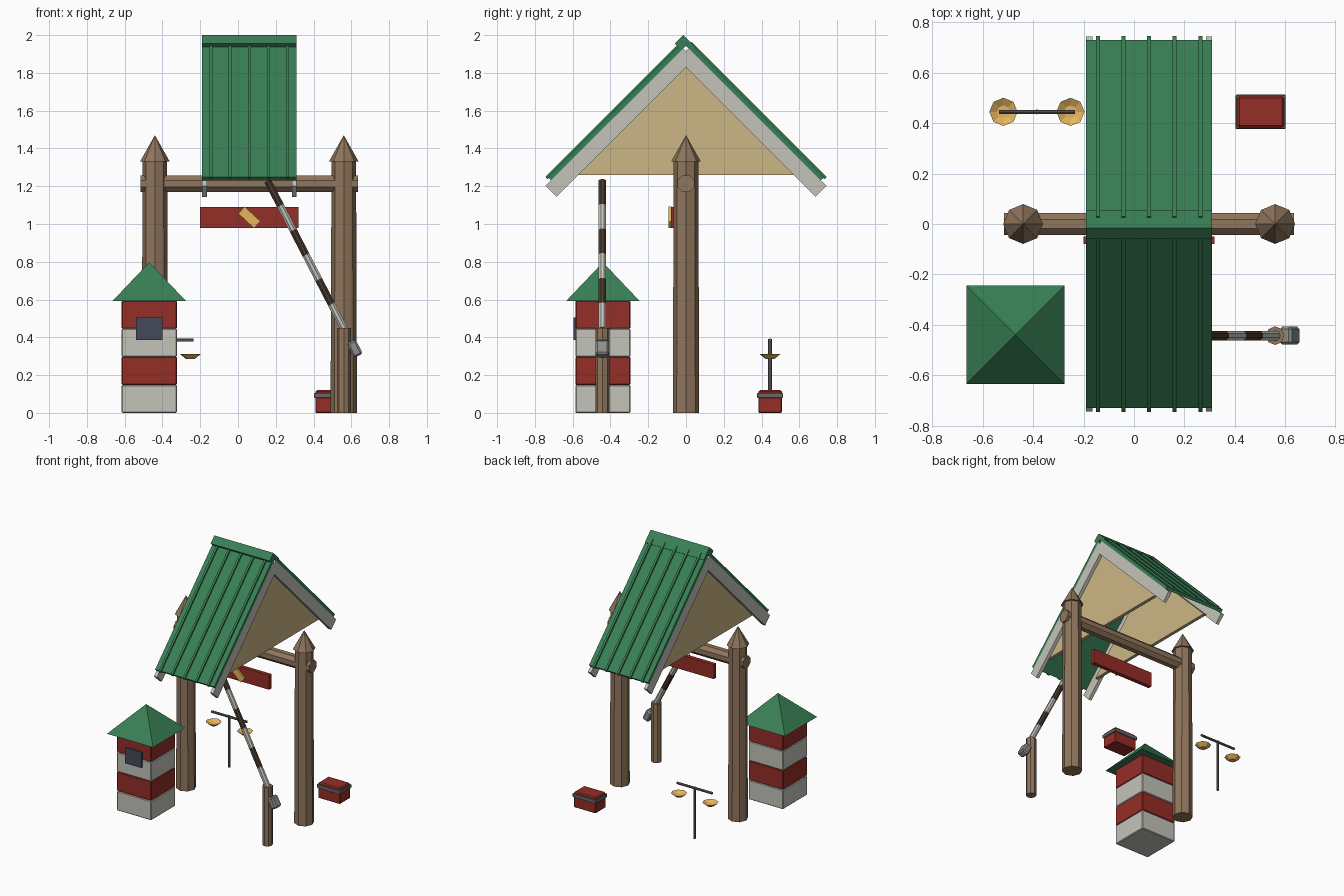
import bpy, bmesh
from math import radians, pi
from mathutils import Vector, Matrix

if "Cube" in bpy.data.objects:
    bpy.data.objects.remove(bpy.data.objects["Cube"])


def mat(name, rgb):
    m = bpy.data.materials.new(name)
    m.diffuse_color = (*rgb, 1)
    m.use_nodes = True
    m.node_tree.nodes["Principled BSDF"].inputs["Base Color"].default_value = m.diffuse_color
    return m


WOOD = mat("wood", (.28, .18, .107))
DARK = mat("dark_wood", (.07, .042, .026))
GREEN = mat("roof_green", (.04, .21, .09))
RED = mat("red_paint", (.30, .026, .02))
WHITE = mat("white_paint", (.55, .55, .50))
TAN = mat("tan_board", (.60, .47, .235))
GOLD = mat("gold", (.79, .46, .11))
METAL = mat("metal", (.14, .14, .15))
STEEL = mat("steel", (.27, .27, .27))
GLASS = mat("window_dark", (.06, .065, .10))


def finish(name, bm, m):
    bmesh.ops.recalc_face_normals(bm, faces=bm.faces)
    me = bpy.data.meshes.new(name)
    bm.to_mesh(me)
    bm.free()
    ob = bpy.data.objects.new(name, me)
    me.materials.append(m)
    bpy.context.collection.objects.link(ob)
    return ob


def box(name, lo, hi, m, bevel=0, rot_y=0):
    lo, hi = Vector(lo), Vector(hi)
    bm = bmesh.new()
    bmesh.ops.create_cube(bm, size=1)
    bmesh.ops.scale(bm, vec=hi - lo, verts=bm.verts)
    if bevel:
        bmesh.ops.bevel(bm, geom=bm.edges[:], offset=bevel, segments=1, affect='EDGES')
    bmesh.ops.rotate(bm, matrix=Matrix.Rotation(rot_y, 3, 'Y'), verts=bm.verts)
    bmesh.ops.translate(bm, vec=(lo + hi) / 2, verts=bm.verts)
    return finish(name, bm, m)


def rod(name, a, b, r1, r2, m, sides=8, turn=0):
    a, b = Vector(a), Vector(b)
    d = b - a
    bm = bmesh.new()
    bmesh.ops.create_cone(bm, cap_ends=True, segments=sides, radius1=r1, radius2=r2, depth=d.length)
    bmesh.ops.rotate(bm, matrix=Matrix.Rotation(turn, 3, 'Z'), verts=bm.verts)
    bmesh.ops.rotate(bm, matrix=d.to_track_quat('Z', 'Y').to_matrix(), verts=bm.verts)
    bmesh.ops.translate(bm, vec=(a + b) / 2, verts=bm.verts)
    return finish(name, bm, m)


def prism(name, pts, x0, x1, m):
    # extrude a (y, z) outline along x
    bm = bmesh.new()
    f = bm.faces.new([bm.verts.new((x0, y, z)) for y, z in pts])
    g = bmesh.ops.extrude_face_region(bm, geom=[f])
    bmesh.ops.translate(bm, vec=(x1 - x0, 0, 0),
                        verts=[v for v in g["geom"] if isinstance(v, bmesh.types.BMVert)])
    return finish(name, bm, m)


def slope_board(name, side, x0, x1, n0, n1, d0, d1, m):
    # board on a 45 degree slope: n = z + |y| (height), d = |y| - z (along slope)
    pts = [(side * (n + d) / 2, (n - d) / 2) for n, d in ((n0, d0), (n0, d1), (n1, d1), (n1, d0))]
    return prism(name, pts, x0, x1, m)


# gate posts with pointed caps, and crossbeam
for side, x in (("left", -.44), ("right", .56)):
    rod(f"{side}_post", (x, 0, 0), (x, 0, 1.335), .07, .065, WOOD)
    rod(f"{side}_post_cap", (x, 0, 1.33), (x, 0, 1.47), .079, 0, WOOD)
rod("crossbeam", (-.515, 0, 1.213), (.635, 0, 1.213), .048, .048, WOOD, turn=pi / 8)

# gable roof: panels, ribs, barge boards
RX0, RX1 = -.19, .31
for side, s in (("front", -1), ("back", 1)):
    slope_board(f"{side}_roof_panel", s, RX0, RX1, 1.945, 1.978, -1.96, -.518, GREEN)
    for i in range(5):
        x = .06 + (i - 2) * .1015
        slope_board(f"{side}_roof_rib_{i}", s, x - .008, x + .008, 1.97, 1.995, -1.935, -.505, GREEN)
    for end, x in (("left", RX0), ("right", RX1 - .025)):
        slope_board(f"{side}_{end}_barge_board", s, x, x + .025, 1.83, 1.945, -1.915, -.458, WHITE)
prism("ridge_cap", [(-.015, 2), (.055, 1.93), (.035, 1.91), (-.012, 1.957), (-.037, 1.932), (-.06, 1.955)],
      RX0, RX1, GREEN)

# gable boards, open underneath
for end, x in (("left", -.165), ("right", .26)):
    prism(f"{end}_gable", [(-.585, 1.26), (.585, 1.26), (0, 1.845)], x, x + .025, TAN)

# hanging sign with tilted emblem
box("sign_board", (-.20, -.08, .98), (.32, -.05, 1.09), RED)
box("sign_emblem", (.06 - .057, -.092, 1.035 - .025), (.06 + .057, -.078, 1.035 + .025), GOLD,
    rot_y=radians(43))

# striped booth
BX, BY, H = -.47, -.44, .146
for i in range(4):
    box(f"booth_band_{i}", (BX - H, BY - H, i * .1485), (BX + H, BY + H, (i + 1) * .1485),
        RED if i % 2 else WHITE, bevel=.005)
rod("booth_roof", (BX, BY, .592), (BX, BY, .797), .195 * 2 ** .5, 0, GREEN, 4, pi / 4)
box("booth_window", (-.54, -.595, .385), (-.40, -.58, .505), GLASS)

# raised striped barrier arm on a short post
BARY = -.443
rod("barrier_post", (.56, BARY, 0), (.56, BARY, .45), .037, .037, WOOD)
base, tip = Vector((.562, BARY, .445)), Vector((.157, BARY, 1.228))
for i in range(6):
    rod(f"barrier_arm_{i}", base.lerp(tip, i / 6), base.lerp(tip, (i + 1) / 6), .021, .021,
        DARK if i % 2 else WHITE, turn=pi / 8)
box("barrier_counterweight", (.618 - .026, BARY - .036, .34 - .043), (.618 + .026, BARY + .036, .34 + .043),
    STEEL, bevel=.01, rot_y=radians(-27.3))

# strongbox
box("strongbox_body", (.41, .383, 0), (.595, .507, .09), RED, bevel=.004)
box("strongbox_band", (.403, .377, .078), (.602, .513, .106), METAL, bevel=.003)
box("strongbox_lid", (.41, .383, .095), (.595, .507, .12), RED, bevel=.008)

# balance scales
SX, SY = -.385, .445
rod("scale_stand", (SX, SY, 0), (SX, SY, .392), .01, .01, METAL)
rod("scale_bar", (SX - .15, SY, .385), (SX + .15, SY, .385), .009, .009, METAL, turn=pi / 8)
for side, s in (("left", -1), ("right", 1)):
    bm = bmesh.new()
    bmesh.ops.create_cone(bm, cap_ends=True, segments=8, radius1=.024, radius2=.056, depth=.026)
    bm.faces.ensure_lookup_table()
    top = max(bm.faces, key=lambda f: f.calc_center_median().z)
    bmesh.ops.inset_region(bm, faces=[top], thickness=.005)
    bmesh.ops.scale(bm, vec=(.5, .5, 1), verts=top.verts)
    bmesh.ops.translate(bm, vec=(0, 0, -.018), verts=top.verts)
    bmesh.ops.translate(bm, vec=(SX + s * .133, SY, .299), verts=bm.verts)
    finish(f"{side}_scale_pan", bm, GOLD)
